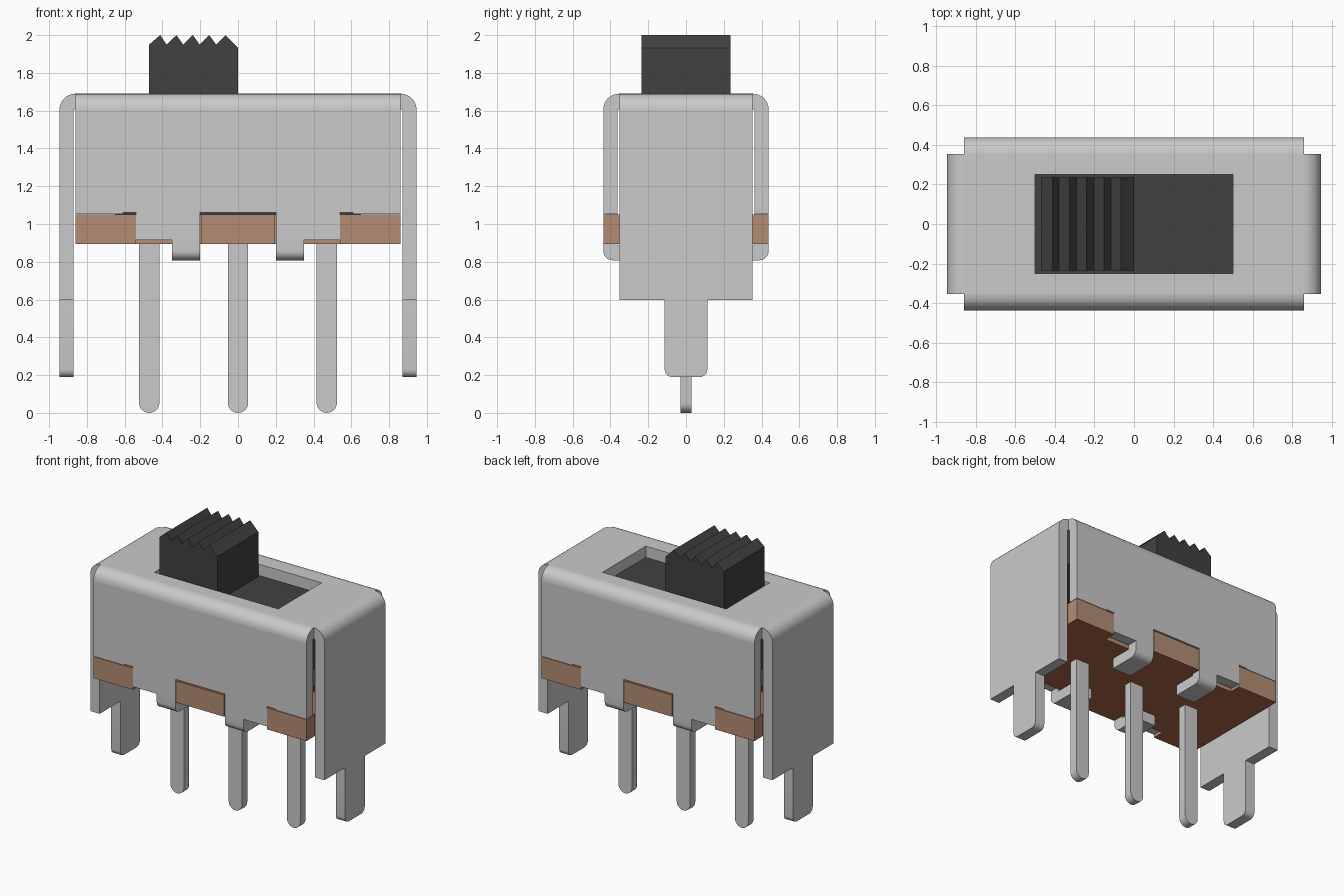
import bpy, bmesh, math

if "Cube" in bpy.data.objects:
    bpy.data.objects.remove(bpy.data.objects["Cube"], do_unlink=True)


def material(name, rgb):
    m = bpy.data.materials.new(name)
    m.use_nodes = True
    m.diffuse_color = (*rgb, 1)
    m.node_tree.nodes["Principled BSDF"].inputs["Base Color"].default_value = (*rgb, 1)
    return m


STEEL = material("grey steel", (0.59, 0.59, 0.59))
TAN = material("tan phenolic", (0.45, 0.265, 0.175))
RUST = material("rust brown phenolic", (0.42, 0.14, 0.065))
BLACK = material("black plastic", (0.053, 0.053, 0.053))

PLACE = {"x": lambda a, b, d: (d, a, b),
         "y": lambda a, b, d: (a, d, b),
         "z": lambda a, b, d: (a, b, d)}


def add_prism(bm, outline, axis, lo, hi):
    """Extrude a 2D outline along an axis."""
    ends = [[bm.verts.new(PLACE[axis](a, b, d)) for a, b in outline] for d in (lo, hi)]
    n = len(outline)
    for loop in ends:
        bm.faces.new(loop)
    for i in range(n):
        j = (i + 1) % n
        bm.faces.new((ends[0][i], ends[0][j], ends[1][j], ends[1][i]))


def rect(a0, a1, b0, b1):
    return [(a0, b0), (a1, b0), (a1, b1), (a0, b1)]


def arc(ca, cb, r, start, end, steps=8):
    return [(ca + r * math.cos(math.radians(start + (end - start) * i / steps)),
             cb + r * math.sin(math.radians(start + (end - start) * i / steps)))
            for i in range(steps + 1)]


def flip(outline, s):
    return [(a * s, b) for a, b in outline]


def part(name, mat, prisms):
    """One object from a list of (outline, axis, lo, hi) prisms."""
    bm = bmesh.new()
    for p in prisms:
        add_prism(bm, *p)
    bmesh.ops.recalc_face_normals(bm, faces=bm.faces)
    me = bpy.data.meshes.new(name)
    bm.to_mesh(me)
    bm.free()
    me.materials.append(mat)
    ob = bpy.data.objects.new(name, me)
    bpy.context.collection.objects.link(ob)
    bpy.ops.object.select_all(action="DESELECT")
    ob.select_set(True)
    bpy.context.view_layer.objects.active = ob
    bpy.ops.object.shade_smooth_by_angle(angle=math.radians(35))
    return ob


TOP, R = 1.69, 0.085
BEND = TOP - R

# Top plate with the rectangular slot, as four mitred strips
outer, inner = rect(-0.86, 0.86, -0.353, 0.353), rect(-0.5, 0.5, -0.25, 0.25)
bm = bmesh.new()
o, w = ([bm.verts.new((x, y, TOP)) for x, y in loop] for loop in (outer, inner))
strips = [bm.faces.new((o[i], o[(i + 1) % 4], w[(i + 1) % 4], w[i])) for i in range(4)]
ext = bmesh.ops.extrude_face_region(bm, geom=strips, use_keep_orig=True)
for v in ext["geom"]:
    if isinstance(v, bmesh.types.BMVert):
        v.co.z = BEND + 0.003
bmesh.ops.recalc_face_normals(bm, faces=bm.faces)
me = bpy.data.meshes.new("top_plate")
bm.to_mesh(me)
bm.free()
me.materials.append(STEEL)
bpy.context.collection.objects.link(bpy.data.objects.new("top_plate", me))

# End plates with a rounded mounting leg, bent down from the top
end_half = [(0.353, BEND), (0.353, 0.597), (0.113, 0.597)] + arc(0.073, 0.23, 0.04, 0, -90, 6)
end_outline = end_half + flip(end_half[::-1], -1)
for side, s in (("left", 1), ("right", -1)):
    bend = arc(0.86, BEND, R, 90, 0) + [(0.87, BEND), (0.86, BEND + 0.003)]
    part(f"{side}_end_plate", STEEL, [
        (end_outline, "x", s * 0.87, s * 0.945),
        (flip(bend, s), "y", -0.353, 0.353)])

# Long side plates: stepped lower edge, top bend and curled retaining tabs
side_half = [(0.86, BEND), (0.86, 1.053), (0.61, 1.053), (0.61, 1.06), (0.54, 1.06),
             (0.54, 0.915), (0.2, 0.915), (0.2, 1.06)]
side_outline = side_half + flip(side_half[::-1], -1)
for side, s in (("back", 1), ("front", -1)):
    bend = arc(0.353, BEND, R, 90, 0) + [(0.363, BEND), (0.353, BEND + 0.003)]
    tab = [(0.438, 0.915)] + arc(0.388, 0.858, 0.05, 0, -90) + [
        (0.2, 0.808), (0.2, 0.885), (0.363, 0.885), (0.363, 0.915)]
    part(f"{side}_side_plate", STEEL, [
        (side_outline, "y", s * 0.363, s * 0.438),
        (flip(bend, s), "x", -0.86, 0.86),
        (flip(tab, s), "x", -0.35, -0.2),
        (flip(tab, s), "x", 0.2, 0.35)])

# Terminal base: one outline with lugs filling the gaps in the side plates
q = [(0.86, 0.353), (0.86, 0.438), (0.54, 0.438), (0.54, 0.353), (0.195, 0.353), (0.195, 0.438)]
back_edge = q + flip(q[::-1], -1)
base_outline = back_edge + [(x, -y) for x, y in back_edge[::-1]]
base = part("terminal_base", TAN, [(base_outline, "z", 0.893, 1.05)])
# Rust brown on the underside, the top and the middle of both ends
base.data.materials.append(RUST)
for f in base.data.polygons:
    middle_of_end = abs(f.center.x) > 0.85 and abs(f.center.y) < 0.35
    f.material_index = int(abs(f.normal.z) > 0.5 or middle_of_end)

# Three round-ended terminal pins
for name, x in (("right", -0.47), ("middle", 0.0), ("left", 0.47)):
    pin = arc(x, 0.054, 0.054, 180, 360, 12) + [(x + 0.054, 0.92), (x - 0.054, 0.92)]
    part(f"{name}_pin", STEEL, [(pin, "y", -0.03, 0.03)])

# Dark contact carrier on top of the base, seen through the notches
part("contact_carrier", BLACK, [(rect(-0.65, 0.65, -0.3, 0.3), "z", 1.048, 1.09)])

# Slider: carriage under the slot and a grip with a serrated top
part("slider_carriage", BLACK, [(rect(-0.84, 0.84, -0.335, 0.335), "z", 1.37, 1.607)])
teeth = [(-0.47, 1.95)]
for i in range(5):
    teeth.append((-0.412 + 0.0865 * i, 2.0))
    if i < 4:
        teeth.append((-0.378 + 0.0875 * i, 1.95))
teeth.append((0.0, 1.933))
part("slider_grip", BLACK, [(teeth + [(0.0, 1.6), (-0.47, 1.6)], "y", -0.235, 0.235)])
